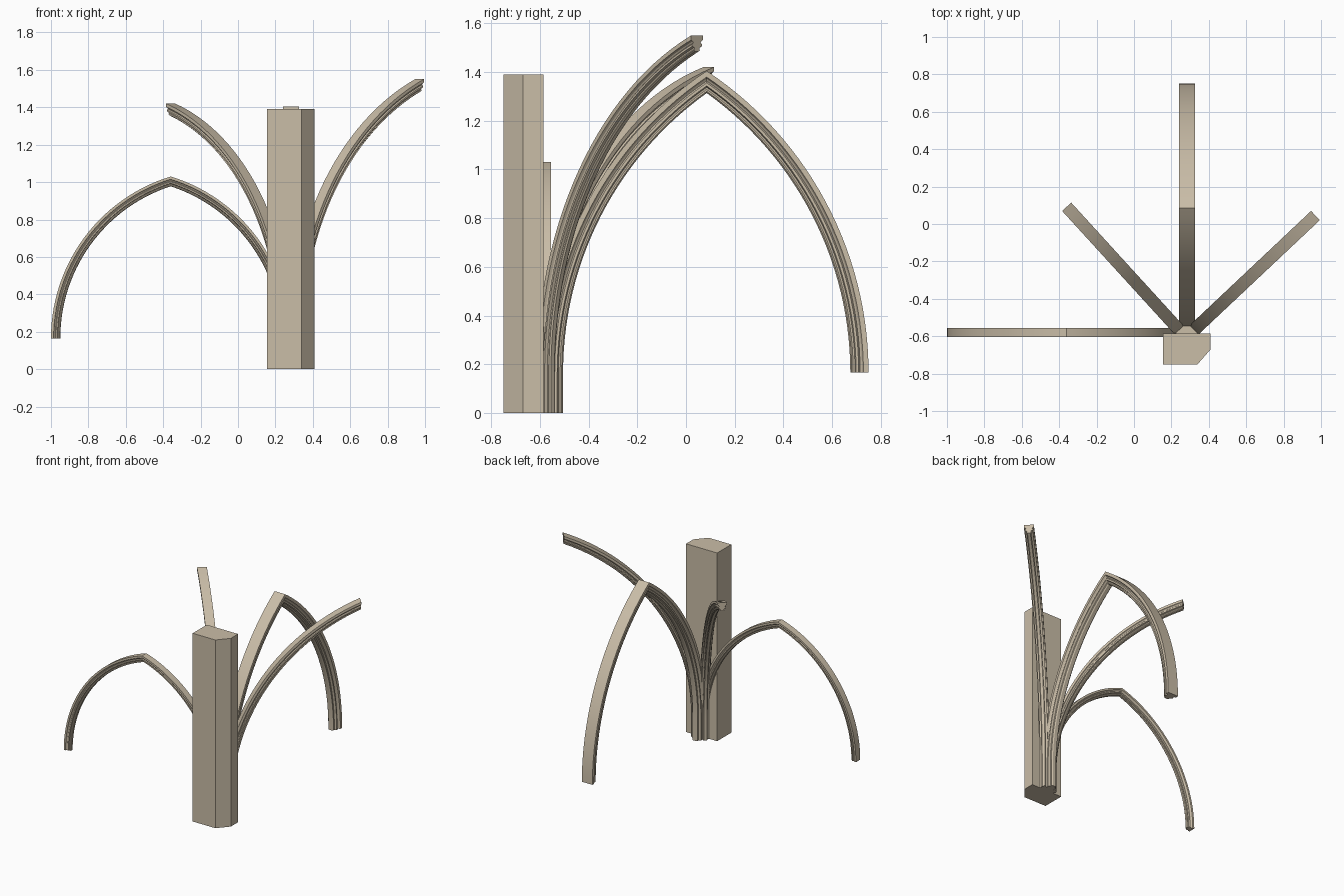
import bpy, bmesh
from math import sin, cos, acos, atan2, hypot
from mathutils import Vector

cube = bpy.data.objects.get("Cube")
if cube:
    bpy.data.objects.remove(cube)

stone = bpy.data.materials.new("warm_stone")
stone.use_nodes = True
colour = (0.59, 0.51, 0.39, 1)
stone.diffuse_color = colour
bsdf = stone.node_tree.nodes["Principled BSDF"]
bsdf.inputs["Base Color"].default_value = colour
bsdf.inputs["Roughness"].default_value = 0.9

SPRING = 0.165   # height where the ribs start to curve
STEPS = 28

# Half of the moulded rib section: (across, depth) as fractions
HALF = [(0.5, 0), (0.5, 0.28), (0.36, 0.36), (0.3, 0.46), (0.4, 0.54),
        (0.4, 0.68), (0.22, 0.74), (0.2, 0.84), (0.24, 0.92), (0.14, 1)]
SECTION = HALF + [(-u, v) for u, v in reversed(HALF)]


def finish(name, bm, smooth=False):
    bmesh.ops.recalc_face_normals(bm, faces=bm.faces)
    mesh = bpy.data.meshes.new(name)
    bm.to_mesh(mesh)
    bm.free()
    mesh.materials.append(stone)
    obj = bpy.data.objects.new(name, mesh)
    bpy.context.collection.objects.link(obj)
    if smooth:
        bpy.ops.object.select_all(action='DESELECT')
        obj.select_set(True)
        bpy.context.view_layer.objects.active = obj
        bpy.ops.object.shade_smooth_by_angle(angle=0.4)
    return obj


def prism(name, outline, height):
    bm = bmesh.new()
    base = bm.faces.new([bm.verts.new((x, y, 0)) for x, y in outline])
    top = bmesh.ops.extrude_face_region(bm, geom=[base])["geom"]
    bmesh.ops.translate(bm, vec=(0, 0, height),
                        verts=[g for g in top if isinstance(g, bmesh.types.BMVert)])
    return finish(name, bm)


def rib(name, start, crown, top, width, depth, full=False):
    """Sweep the section up a circular arc from start to crown, and down again if full."""
    start, crown = Vector(start), Vector(crown)
    along = (crown - start).normalized()
    across = Vector((-along.y, along.x))
    span, rise = (crown - start).length, top - SPRING
    radius = (span ** 2 + rise ** 2) / (2 * span)
    bm = bmesh.new()

    def ring(t, mirrored=False, z=None):
        verts = []
        for u, v in SECTION:
            r = radius - v * depth
            a = t * acos((radius - span) / r)
            s = radius - r * cos(a)
            if mirrored:
                s = 2 * span - s
            p = start + along * s + across * (u * width)
            verts.append(bm.verts.new((p.x, p.y, SPRING + r * sin(a) if z is None else z)))
        return verts

    rings = [ring(0, z=0)] + [ring(i / STEPS) for i in range(STEPS + 1)]
    if full:
        rings += [ring(i / STEPS, True) for i in reversed(range(STEPS))]
    n = len(SECTION)
    for a, b in zip(rings, rings[1:]):
        for i in range(n):
            j = (i + 1) % n
            bm.faces.new((a[i], a[j], b[j], b[i]))
    bm.faces.new(rings[0])
    bm.faces.new(rings[-1])
    return finish(name, bm, True)


# Pier with one chamfered corner, and the core behind the rib bundle
prism("pier", [(0.155, -0.75), (0.34, -0.75), (0.41, -0.67),
               (0.41, -0.585), (0.155, -0.585)], 1.39)
prism("rib_bundle_core", [(0.22, -0.586), (0.34, -0.586),
                          (0.31, -0.545), (0.25, -0.545)], 0.48)

# Full arches
rib("transverse_arch", (0.283, -0.58), (0.283, 0.085), 1.405, 0.086, 0.075, True)
rib("wall_arch", (0.28, -0.58), (-0.36, -0.58), 1.03, 0.05, 0.05, True)

# Half arches running diagonally up to the vault crown
rib("diagonal_rib_left", (0.297, -0.589), (0.97, 0.045), 1.55, 0.068, 0.06)
rib("diagonal_rib_right", (0.267, -0.595), (-0.36, 0.092), 1.42, 0.066, 0.06)
